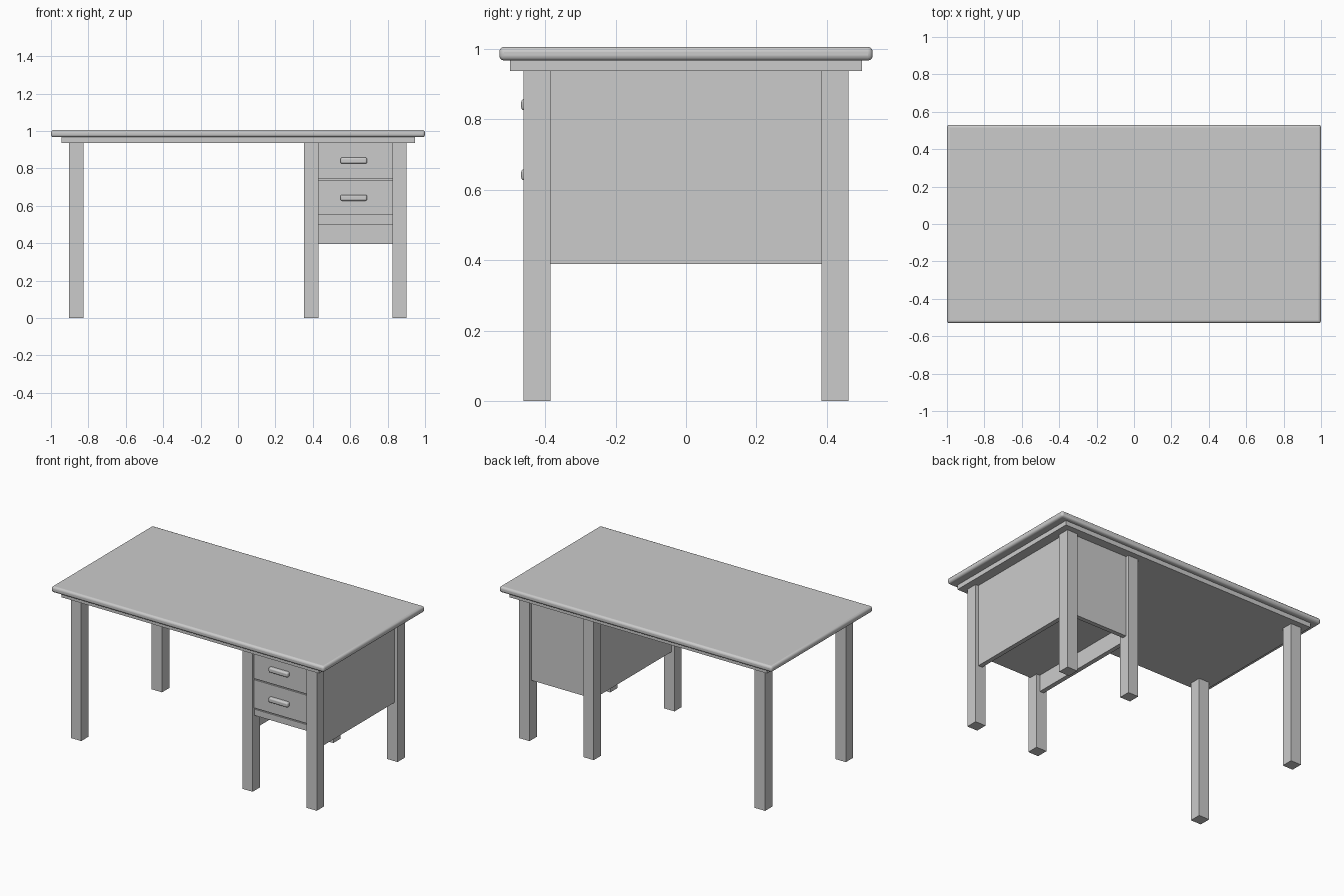
import bpy
import math

if "Cube" in bpy.data.objects:
    bpy.data.objects.remove(bpy.data.objects["Cube"])


def box(name, x, y, z, bevel=0.0, segments=3):
    """Box from (min, max) ranges, optionally with rounded edges."""
    bpy.ops.mesh.primitive_cube_add(
        size=1, location=[(r[0] + r[1]) / 2 for r in (x, y, z)])
    ob = bpy.context.object
    ob.name = name
    ob.scale = [r[1] - r[0] for r in (x, y, z)]
    bpy.ops.object.transform_apply(location=False, rotation=False, scale=True)
    if bevel:
        mod = ob.modifiers.new("rounding", 'BEVEL')
        mod.width = bevel
        mod.segments = segments
        bpy.ops.object.shade_smooth_by_angle(angle=math.radians(35))
    return ob


# Desktop with rounded edge, and the thinner slab under it
box("desktop", (-1, 1), (-0.53, 0.53), (0.967, 1.006), 0.014)
box("under_slab", (-0.945, 0.945), (-0.5, 0.5), (0.937, 0.967))

# Three pairs of square legs
for place, x in (("left", -0.903), ("middle", 0.354), ("right", 0.825)):
    for end, y in (("front", -0.461), ("back", 0.385)):
        box(f"{end}_{place}_leg", (x, x + 0.076), (y, y + 0.076), (0, 0.937))

# Cabinet panels set slightly back from the leg faces
box("inner_side_panel", (0.375, 0.405), (-0.385, 0.385), (0.39, 0.937))
box("outer_side_panel", (0.85, 0.88), (-0.385, 0.385), (0.39, 0.937))
box("back_panel", (0.43, 0.825), (0.41, 0.44), (0.395, 0.937))
box("cabinet_bottom", (0.405, 0.85), (-0.385, 0.41), (0.5, 0.53))

# Rails below and between the drawers
box("bottom_rail", (0.43, 0.825), (-0.443, -0.385), (0.5, 0.541))
box("drawer_divider", (0.43, 0.825), (-0.435, -0.385), (0.725, 0.755))
box("lower_gap_filler", (0.43, 0.825), (-0.435, -0.385), (0.535, 0.56))

# Drawer fronts with bar handles
for place, z0, z1, hz in (("upper", 0.745, 0.937, 0.842),
                          ("lower", 0.55, 0.737, 0.643)):
    box(f"{place}_drawer", (0.43, 0.825), (-0.445, -0.41), (z0, z1))
    box(f"{place}_drawer_handle", (0.548, 0.69), (-0.468, -0.436),
        (hz - 0.016, hz + 0.016), 0.009)
